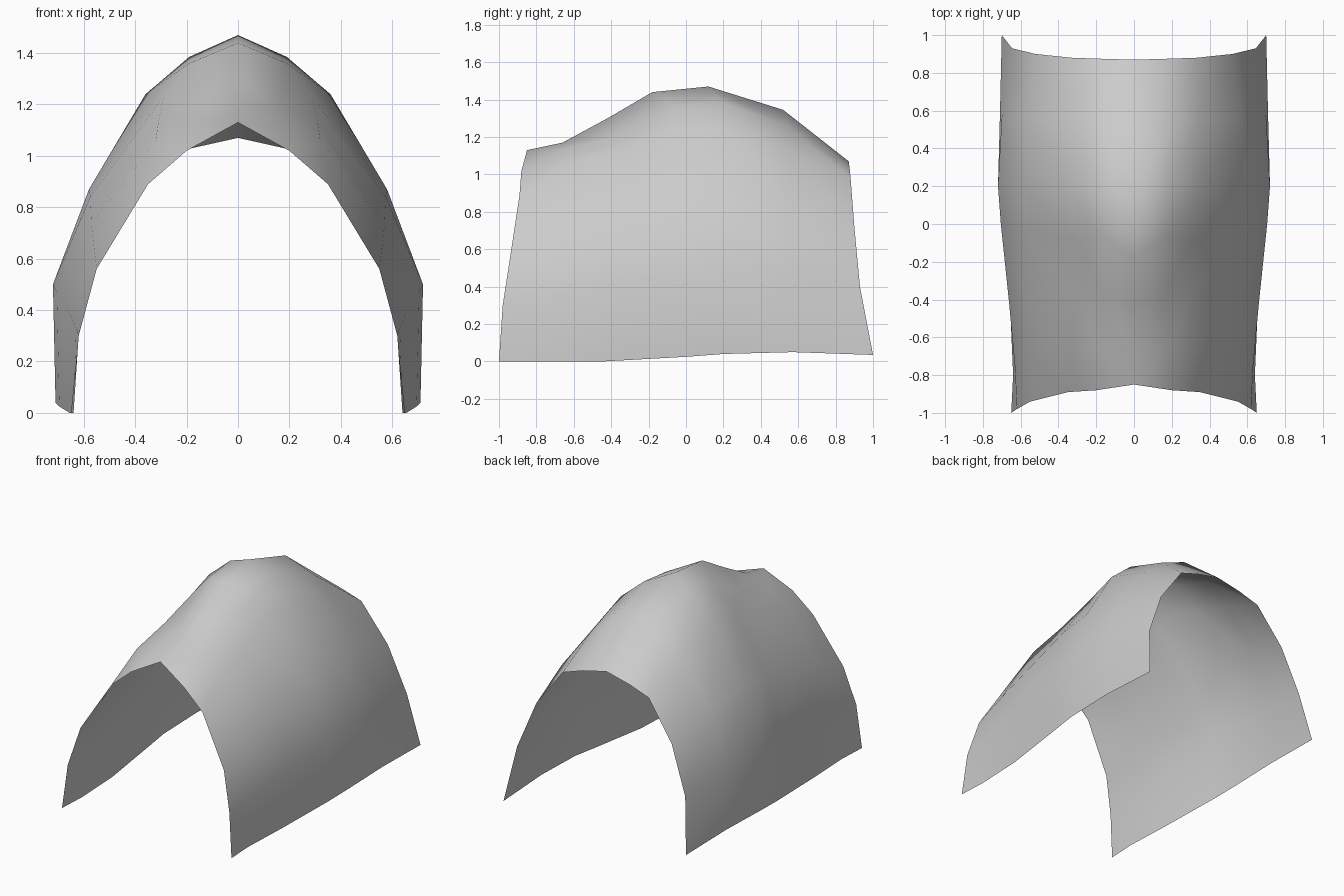
import bpy, bmesh

# Half cross-sections from front to back, each running from ridge to hem
SECTIONS = [
    [(0, -.85, 1.13), (.20, -.88, 1.02), (.35, -.89, .89), (.55, -.94, .56), (.62, -.98, .30), (.65, -1, 0)],
    [(0, -.66, 1.17), (.18, -.66, 1.13), (.32, -.65, 1.06), (.56, -.70, .64), (.63, -.76, .33), (.64, -.80, 0)],
    [(0, -.42, 1.30), (.16, -.38, 1.20), (.31, -.36, 1.13), (.57, -.40, .73), (.66, -.43, .40), (.655, -.45, 0)],
    [(0, -.18, 1.44), (.19, -.05, 1.36), (.29, -.10, 1.23), (.575, -.05, .84), (.705, 0, .47), (.695, 0, .025)],
    [(0, .12, 1.47), (.19, .19, 1.385), (.36, .20, 1.24), (.58, .20, .87), (.72, .20, .50), (.71, .20, .04)],
    [(0, .52, 1.345), (.20, .54, 1.26), (.345, .55, 1.13), (.57, .55, .84), (.70, .56, .48), (.71, .57, .05)],
    [(0, .87, 1.07), (.18, .875, 1.03), (.33, .88, .98), (.52, .90, .72), (.645, .93, .40), (.70, 1, .035)],
]

grey = bpy.data.materials.new("light_grey")
grey.diffuse_color = (0.6, 0.6, 0.6, 1)

# Open arched shell: loft the right half, then mirror it
bm = bmesh.new()
rows = [[bm.verts.new(p) for p in section] for section in SECTIONS]
for front, back in zip(rows, rows[1:]):
    for i in range(len(front) - 1):
        face = bm.faces.new((front[i], front[i + 1], back[i + 1], back[i]))
        face.smooth = True
mesh = bpy.data.meshes.new("arched_shell")
bm.to_mesh(mesh)
bm.free()
mesh.materials.append(grey)

shell = bpy.data.objects.new("arched_shell", mesh)
bpy.context.collection.objects.link(shell)
mirror = shell.modifiers.new("mirror", 'MIRROR')
mirror.use_clip = True
mirror.merge_threshold = 0.001
